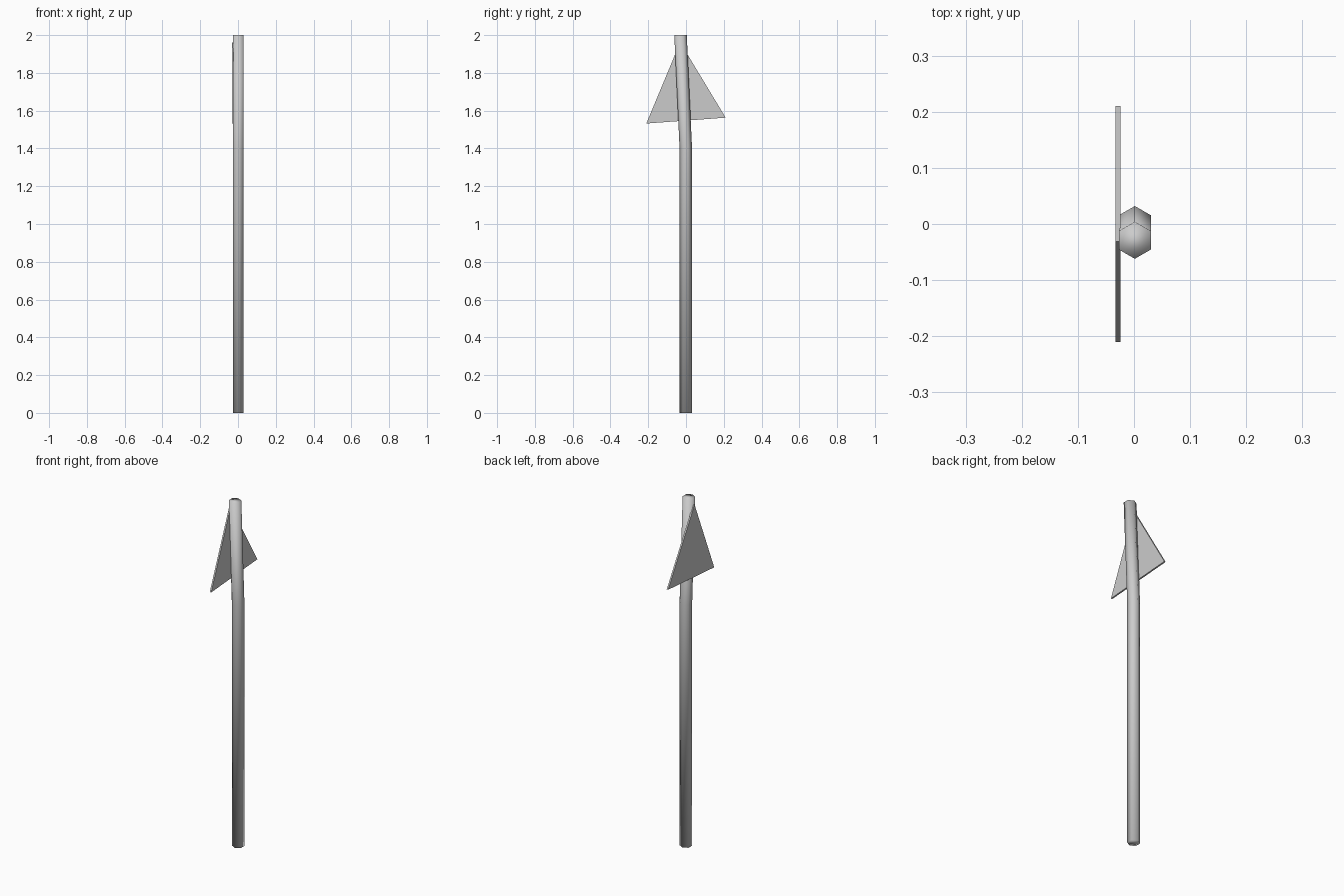
import bpy, bmesh
from math import sin, cos, radians

if "Cube" in bpy.data.objects:
    bpy.data.objects.remove(bpy.data.objects["Cube"])


def loft(name, rings, smooth):
    """Solid through matching rings of points, capped at both ends."""
    bm = bmesh.new()
    loops = [[bm.verts.new(p) for p in ring] for ring in rings]
    n = len(loops[0])
    for a, b in zip(loops, loops[1:]):
        for i in range(n):
            j = (i + 1) % n
            bm.faces.new((a[i], a[j], b[j], b[i]))
    bm.faces.new(loops[0][::-1])
    bm.faces.new(loops[-1])
    bmesh.ops.recalc_face_normals(bm, faces=bm.faces)
    for f in bm.faces:
        f.smooth = smooth
    mesh = bpy.data.meshes.new(name)
    bm.to_mesh(mesh)
    bm.free()
    obj = bpy.data.objects.new(name, mesh)
    bpy.context.collection.objects.link(obj)
    return obj


# Six-sided post with a slight bend near the top
def hexagon(y, z, r=0.033, x=0.0015):
    return [(x + r * cos(radians(30 + 60 * i)),
             y + r * sin(radians(30 + 60 * i)), z) for i in range(6)]


loft("post", [hexagon(-0.001, 0), hexagon(-0.001, 1.4), hexagon(-0.029, 2)], True)

# Thin triangular sign plate, tilted with the bent post
triangle = [(-0.21, 1.532), (0.21, 1.563), (-0.031, 1.962)]
loft("sign_plate", [[(x, y, z) for y, z in triangle] for x in (-0.033, -0.024)], False)
